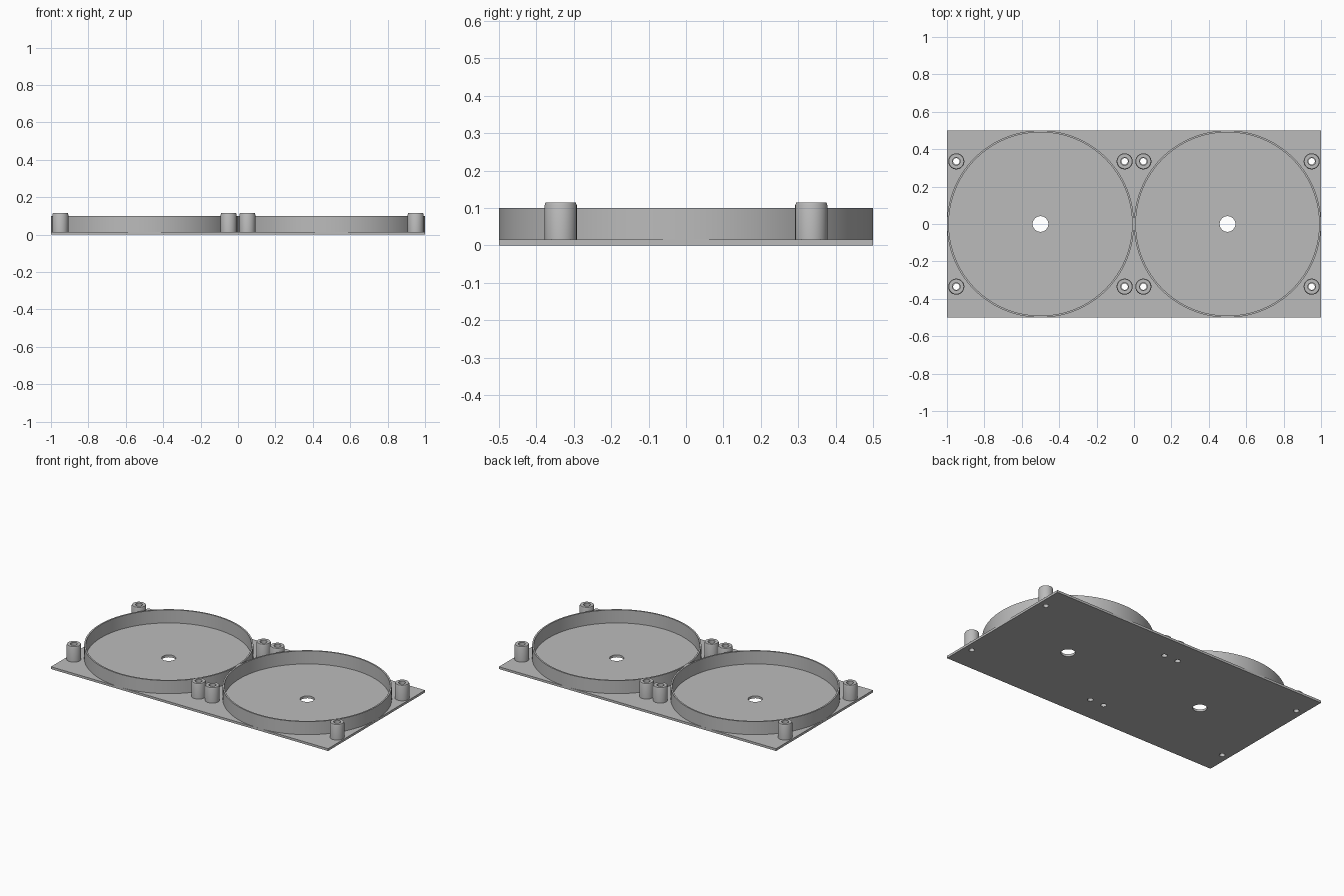
import bpy, bmesh, math

cube = bpy.data.objects.get("Cube")
if cube:
    bpy.data.objects.remove(cube, do_unlink=True)

PLATE_T = 0.015
CUP_X = 0.5
POST_DX, POST_Y = 0.45, 0.335

grey = bpy.data.materials.new("plain grey")
grey.use_nodes = True
colour = (0.5, 0.5, 0.5, 1)
grey.diffuse_color = colour
grey.node_tree.nodes["Principled BSDF"].inputs["Base Color"].default_value = colour


def add_object(name, bm):
    mesh = bpy.data.meshes.new(name)
    bmesh.ops.recalc_face_normals(bm, faces=bm.faces)
    bm.to_mesh(mesh)
    bm.free()
    mesh.materials.append(grey)
    obj = bpy.data.objects.new(name, mesh)
    bpy.context.collection.objects.link(obj)
    return obj


def select_only(obj):
    bpy.ops.object.select_all(action="DESELECT")
    obj.select_set(True)
    bpy.context.view_layer.objects.active = obj


def lathe(name, profile, centre, sides):
    """Turn a closed (radius, height) profile about a vertical axis."""
    bm = bmesh.new()
    rings = []
    for i in range(sides):
        a = math.tau * i / sides
        rings.append([bm.verts.new((r * math.cos(a), r * math.sin(a), z)) for r, z in profile])
    n = len(profile)
    for i in range(sides):
        here, there = rings[i], rings[(i + 1) % sides]
        for j in range(n):
            k = (j + 1) % n
            bm.faces.new((here[j], there[j], there[k], here[k]))
    obj = add_object(name, bm)
    obj.location = (*centre, 0)
    select_only(obj)
    bpy.ops.object.shade_smooth_by_angle(angle=math.radians(30))
    return obj


# Positions shared by the posts and their screw holes
posts = [(cx + dx, y) for cx in (-CUP_X, CUP_X)
         for dx in (-POST_DX, POST_DX) for y in (-POST_Y, POST_Y)]

# Base plate
bm = bmesh.new()
bmesh.ops.create_cube(bm, size=1)
bmesh.ops.scale(bm, verts=bm.verts, vec=(2, 1, PLATE_T))
bmesh.ops.translate(bm, verts=bm.verts, vec=(0, 0, PLATE_T / 2))
plate = add_object("base_plate", bm)

# Drill the centre holes and screw holes
bm = bmesh.new()
holes = [(-CUP_X, 0, 0.042), (CUP_X, 0, 0.042)] + [(x, y, 0.017) for x, y in posts]
for x, y, r in holes:
    made = bmesh.ops.create_cone(bm, cap_ends=True, segments=32,
                                 radius1=r, radius2=r, depth=0.2)
    bmesh.ops.translate(bm, verts=made["verts"], vec=(x, y, 0))
cutter = add_object("hole_cutter", bm)
cutter.hide_render = True
drill = plate.modifiers.new("drill", "BOOLEAN")
drill.operation = "DIFFERENCE"
drill.solver = "EXACT"
drill.object = cutter
select_only(plate)
bpy.ops.object.modifier_apply(modifier=drill.name)
bpy.data.objects.remove(cutter, do_unlink=True)

# Round cup walls
for side, x in (("right", -CUP_X), ("left", CUP_X)):
    lathe(f"{side}_cup_wall",
          [(0.49, PLATE_T), (0.5, PLATE_T), (0.5, 0.1), (0.49, 0.1)], (x, 0), 128)

# Hollow screw posts with a small chamfer at the top
for i, centre in enumerate(posts, 1):
    lathe(f"screw_post_{i}",
          [(0.021, PLATE_T), (0.043, PLATE_T), (0.043, 0.107),
           (0.040, 0.115), (0.021, 0.115)], centre, 32)
